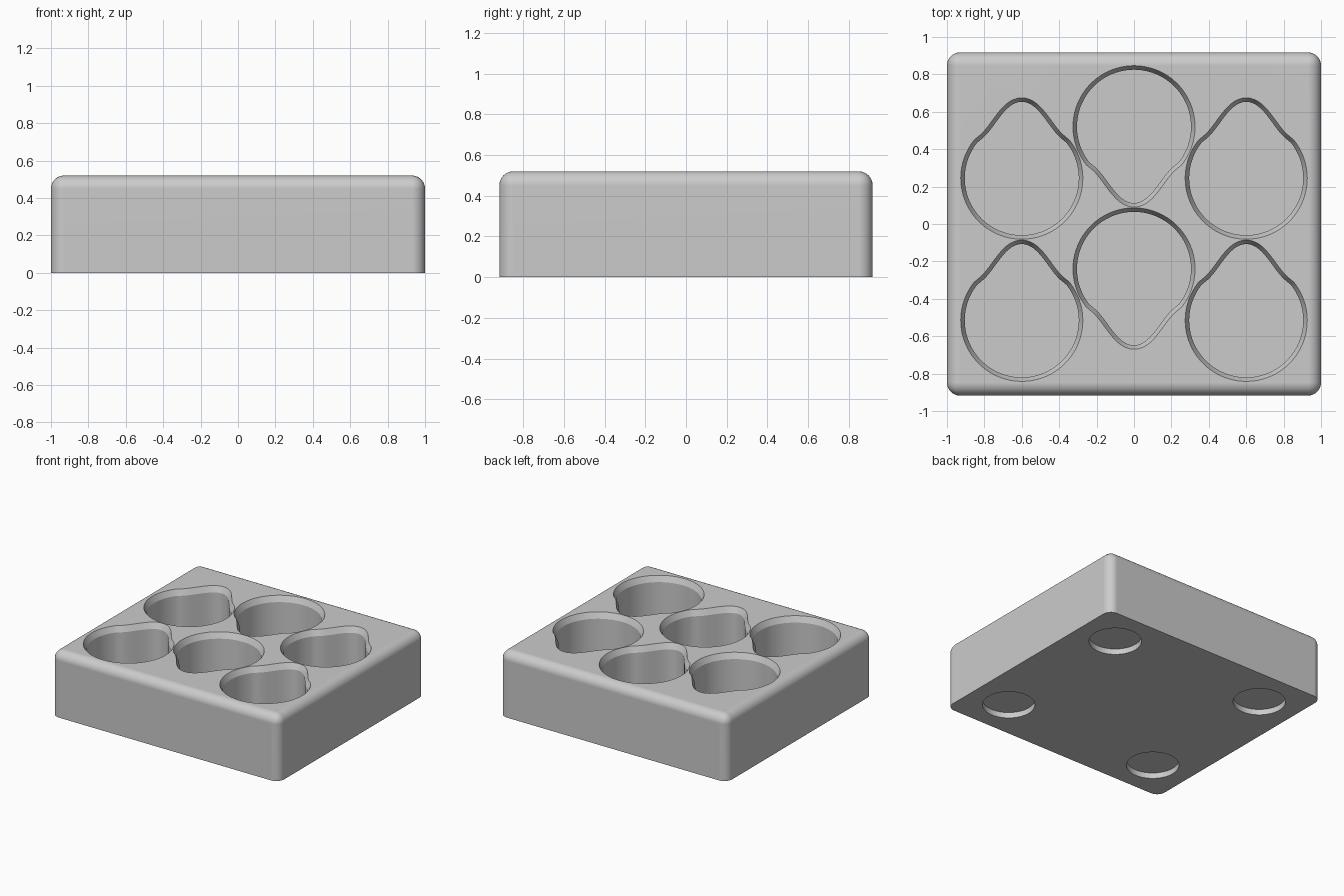
import bpy, bmesh, math
from mathutils import Vector
from mathutils.geometry import interpolate_bezier

if "Cube" in bpy.data.objects:
    bpy.data.objects.remove(bpy.data.objects["Cube"], do_unlink=True)

WIDTH, DEPTH, HEIGHT = 2.0, 1.835, 0.52
FILLET = 0.07
FLOOR, CHAMFER, LIP = 0.1, 0.045, 0.022
RADIUS = 0.327

gray = bpy.data.materials.new("plain gray")
gray.use_nodes = True
color = (0.6, 0.6, 0.6, 1)
gray.diffuse_color = color
gray.node_tree.nodes["Principled BSDF"].inputs["Base Color"].default_value = color


def to_object(bm, name):
    bmesh.ops.recalc_face_normals(bm, faces=bm.faces[:])
    mesh = bpy.data.meshes.new(name)
    bm.to_mesh(mesh)
    bm.free()
    mesh.materials.append(gray)
    obj = bpy.data.objects.new(name, mesh)
    bpy.context.collection.objects.link(obj)
    return obj


def teardrop():
    """Counter-clockwise outline: big round belly, shoulders, soft tip at +y."""
    tip = interpolate_bezier(Vector((0.234, 0.222, 0)), Vector((0.16, 0.275, 0)),
                             Vector((0.11, 0.43, 0)), Vector((0, 0.43, 0)), 15)
    right = [p.to_2d() for p in tip]
    left = [Vector((-p.x, p.y)) for p in reversed(right[:-1])]
    start = math.atan2(0.222, -0.234)
    sweep = math.tau - 2 * start + math.pi
    steps = 56
    belly = []
    for i in range(1, steps):
        a = start + sweep * i / steps
        belly.append(Vector((math.cos(a), math.sin(a))) * RADIUS)
    return right + left + belly


def inset(loop, amount):
    """Move each outline point inwards along its normal."""
    result = []
    for i, p in enumerate(loop):
        along = (loop[(i + 1) % len(loop)] - loop[i - 1]).normalized()
        result.append(p + Vector((-along.y, along.x)) * amount)
    return result


def add_prism(bm, rings):
    """Closed solid through a stack of (outline, height) rings."""
    rows = [[bm.verts.new((p.x, p.y, z)) for p in loop] for loop, z in rings]
    for low, high in zip(rows, rows[1:]):
        for i in range(len(low)):
            j = (i + 1) % len(low)
            bm.faces.new((low[i], low[j], high[j], high[i]))
    bm.faces.new(rows[0][::-1])
    bm.faces.new(rows[-1])


# Block with rounded upright and top edges, sharp bottom
bm = bmesh.new()
bmesh.ops.create_cube(bm, size=1)
for v in bm.verts:
    v.co = (v.co.x * WIDTH, v.co.y * DEPTH, (v.co.z + 0.5) * HEIGHT)
round_edges = [e for e in bm.edges if max(v.co.z for v in e.verts) > 0.1]
bmesh.ops.bevel(bm, geom=round_edges, offset=FILLET, segments=8, profile=0.5,
                affect='EDGES', clamp_overlap=True)
tray = to_object(bm, "tray_body")

# Pocket cutter: side columns point back, the middle column points forward
bm = bmesh.new()
outer = teardrop()
inner = inset(outer, LIP)
pockets = [(x, y, 1) for x in (-0.6, 0.6) for y in (0.245, -0.515)]
pockets += [(0, y, -1) for y in (0.52, -0.24)]
for x, y, turn in pockets:
    place = lambda loop: [p * turn + Vector((x, y)) for p in loop]
    add_prism(bm, [(place(inner), FLOOR), (place(inner), HEIGHT - CHAMFER),
                   (place(outer), HEIGHT + 0.001), (place(outer), HEIGHT + 0.1)])
pocket_cutter = to_object(bm, "pocket_cutter")

# Foot recess cutter: four shallow round holes underneath
bm = bmesh.new()
circle = [Vector((math.cos(a), math.sin(a))) * 0.19
          for a in (math.tau * i / 64 for i in range(64))]
for x in (-0.68, 0.68):
    for y in (-0.6, 0.6):
        loop = [p + Vector((x, y)) for p in circle]
        add_prism(bm, [(loop, -0.1), (loop, 0.045)])
foot_cutter = to_object(bm, "foot_recess_cutter")

# Cut the pockets and recesses, then drop the cutters
for cutter in (pocket_cutter, foot_cutter):
    cutter.hide_render = True
    mod = tray.modifiers.new(cutter.name, 'BOOLEAN')
    mod.operation = 'DIFFERENCE'
    mod.solver = 'EXACT'
    mod.object = cutter
graph = bpy.context.evaluated_depsgraph_get()
cut_mesh = bpy.data.meshes.new_from_object(tray.evaluated_get(graph))
tray.modifiers.clear()
tray.data = cut_mesh
for cutter in (pocket_cutter, foot_cutter):
    bpy.data.objects.remove(cutter, do_unlink=True)
tray.data.materials.clear()
tray.data.materials.append(gray)

# Smooth curved walls, crisp lips, flat large faces
bpy.ops.object.select_all(action='DESELECT')
tray.select_set(True)
bpy.context.view_layer.objects.active = tray
bpy.ops.object.shade_smooth_by_angle(angle=math.radians(25))
weighted = tray.modifiers.new("flat_faces", 'WEIGHTED_NORMAL')
weighted.keep_sharp = True
